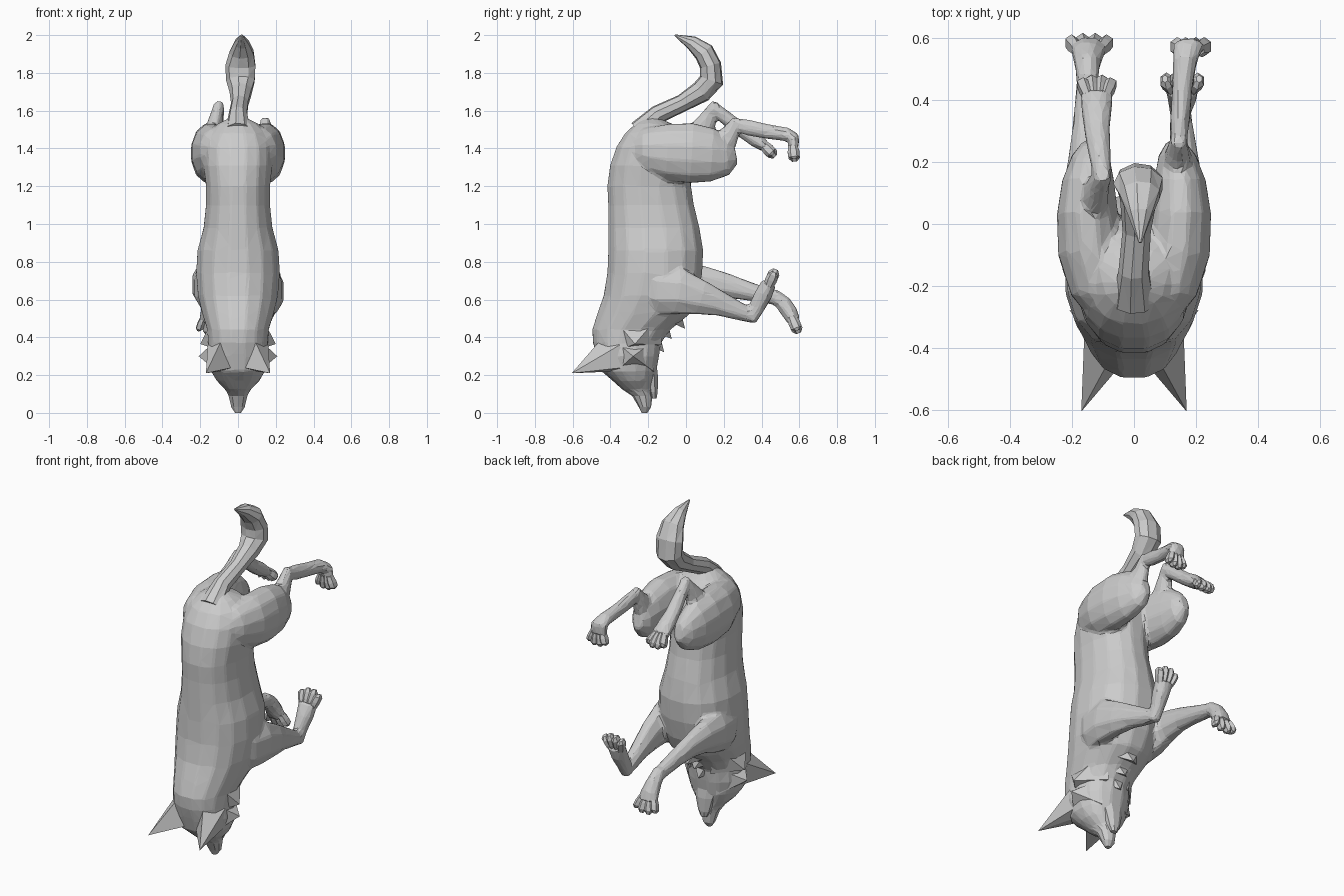
import bpy, bmesh, math
from mathutils import Vector


def tube(name, rings, sides=8, flat=False, power=1.0):
    """Faceted loft; each ring is (x, y, z, half width in x, half depth across the path)."""
    bm = bmesh.new()
    pts = [Vector(r[:3]) for r in rings]
    loops = []
    for i, r in enumerate(rings):
        if flat:
            n = Vector((0, 1, 0))
        else:
            t = Vector((0, 0, 0))
            if i > 0:
                t += (pts[i] - pts[i - 1]).normalized()
            if i < len(pts) - 1:
                t += (pts[i + 1] - pts[i]).normalized()
            n = Vector((0, -t.z, t.y)).normalized()
        loop = []
        for k in range(sides):
            a = 2 * math.pi * (k + 0.5) / sides
            c, s = (math.copysign(abs(v) ** power, v) for v in (math.cos(a), math.sin(a)))
            loop.append(bm.verts.new(pts[i] + Vector((r[3] * c, 0, 0)) + n * (r[4] * s)))
        loops.append(loop)
    for a, b in zip(loops, loops[1:]):
        for k in range(sides):
            j = (k + 1) % sides
            bm.faces.new((a[k], a[j], b[j], b[k]))
    bm.faces.new(loops[0])
    bm.faces.new(loops[-1])
    return finish(name, bm)


def spike(name, base, tip):
    """Pointed tuft from a base polygon to a tip."""
    bm = bmesh.new()
    b = [bm.verts.new(p) for p in base]
    t = bm.verts.new(tip)
    bm.faces.new(b)
    for k in range(len(b)):
        bm.faces.new((b[k], b[(k + 1) % len(b)], t))
    return finish(name, bm)


def finish(name, bm):
    bmesh.ops.recalc_face_normals(bm, faces=bm.faces)
    bmesh.ops.triangulate(bm, faces=bm.faces, quad_method='SHORT_EDGE')
    me = bpy.data.meshes.new(name)
    bm.to_mesh(me)
    bm.free()
    ob = bpy.data.objects.new(name, me)
    bpy.context.collection.objects.link(ob)
    return ob


def toes(name, x, y, z, dy, dz, spread, length=0.08):
    """Four toes fanning out from the end of a paw, with the middle pair longer."""
    d = Vector((0, dy, dz)).normalized()
    for i, k in enumerate((-1, -0.36, 0.36, 1)):
        ln = length * (1 if abs(k) < 0.5 else 0.8)
        rows = []
        for f, r in ((-0.35, 0.018), (0.3, 0.024), (0.75, 0.023), (1, 0.01)):
            p = Vector((x + k * spread * (0.65 + 0.35 * f), y, z)) + d * (ln * f)
            rows.append((*p, r, r * 1.3))
        tube(f"{name}_{i + 1}", rows, 6)


def lateral(rows):
    """Turn (z, back y, belly y, half width) into loft rings."""
    return [(0, (a + b) / 2, z, w, (b - a) / 2) for z, a, b, w in rows]


# Torso, neck and head in one loft
skin = [tube("body", lateral([
    (0.09, -0.275, -0.18, 0.048), (0.125, -0.34, -0.18, 0.07), (0.17, -0.39, -0.17, 0.115),
    (0.22, -0.45, -0.155, 0.145), (0.30, -0.475, -0.14, 0.165), (0.37, -0.495, -0.13, 0.16),
    (0.44, -0.50, -0.08, 0.165), (0.52, -0.475, 0.02, 0.19), (0.62, -0.44, 0.065, 0.215),
    (0.74, -0.42, 0.09, 0.225), (0.86, -0.415, 0.095, 0.218), (0.98, -0.415, 0.075, 0.185),
    (1.10, -0.415, 0.045, 0.172), (1.20, -0.42, 0.03, 0.172), (1.31, -0.405, 0.03, 0.185),
    (1.41, -0.37, 0.02, 0.185), (1.48, -0.325, -0.02, 0.155), (1.53, -0.27, -0.07, 0.11),
    (1.56, -0.23, -0.14, 0.05)]), 16, True, 0.9)]

# Muzzle and lower jaw
tube("muzzle", lateral([
    (0.0, -0.235, -0.205, 0.016), (0.03, -0.25, -0.185, 0.037), (0.09, -0.285, -0.178, 0.052),
    (0.13, -0.345, -0.178, 0.072), (0.18, -0.37, -0.19, 0.08)]), 10, True)
tube("lower_jaw", lateral([
    (0.075, -0.185, -0.155, 0.02), (0.11, -0.20, -0.148, 0.038),
    (0.19, -0.22, -0.145, 0.06), (0.28, -0.25, -0.155, 0.09)]), 8, True)

# Ears, cheek and neck tufts, throat fur
for s, side in ((1, "right"), (-1, "left")):
    spike(f"ear_{side}", [(s * 0.03, -0.44, 0.24), (s * 0.09, -0.36, 0.22), (s * 0.145, -0.33, 0.24),
                          (s * 0.16, -0.35, 0.36), (s * 0.08, -0.44, 0.40)], (s * 0.17, -0.605, 0.21))
    spike(f"cheek_tuft_{side}", [(s * 0.10, -0.40, 0.40), (s * 0.08, -0.17, 0.38), (s * 0.08, -0.17, 0.22),
                                 (s * 0.10, -0.38, 0.21)], (s * 0.208, -0.28, 0.30))
    spike(f"neck_tuft_{side}", [(s * 0.12, -0.40, 0.52), (s * 0.10, -0.12, 0.54), (s * 0.07, -0.13, 0.36),
                                (s * 0.10, -0.36, 0.33)], (s * 0.20, -0.27, 0.365))
for i, (y, z, w) in enumerate(((-0.13, 0.34, 0.10), (-0.09, 0.41, 0.12), (-0.02, 0.465, 0.13))):
    spike(f"throat_fur_{i + 1}", [(-w, y - 0.09, z + 0.03), (w, y - 0.09, z + 0.03),
                                  (w * 0.7, y - 0.02, z + 0.12), (-w * 0.7, y - 0.02, z + 0.12)], (0, y + 0.015, z - 0.02))

# Bushy tail
tube("tail", [
    (0, -0.25, 1.49, 0.07, 0.06), (0.0, -0.15, 1.58, 0.05, 0.05), (0.01, -0.02, 1.64, 0.047, 0.047),
    (0.015, 0.08, 1.70, 0.06, 0.06), (0.015, 0.135, 1.76, 0.078, 0.066), (0.015, 0.13, 1.84, 0.082, 0.058),
    (0.02, 0.095, 1.91, 0.066, 0.056), (0.02, 0.03, 1.96, 0.04, 0.038), (0.02, -0.06, 2.0, 0.005, 0.004)], 9)

# Hind legs: haunch, shank, long foot
haunch = [(0.08, -0.32, 1.39, 0.05, 0.05), (0.115, -0.23, 1.39, 0.09, 0.12), (0.14, -0.10, 1.38, 0.108, 0.155),
          (0.15, 0.03, 1.375, 0.102, 0.163), (0.148, 0.14, 1.365, 0.086, 0.145), (0.14, 0.22, 1.36, 0.063, 0.105)]
for s, side in ((1, "right"), (-1, "left")):
    skin.append(tube(f"haunch_{side}", [(s * r[0], *r[1:]) for r in haunch] + [(s * 0.135, 0.265, 1.37, 0.03, 0.05)], 12))
skin.append(tube("shank_right", [(0.14, 0.13, 1.33, 0.06, 0.10), (0.14, 0.19, 1.42, 0.05, 0.08),
                                 (0.142, 0.24, 1.49, 0.037, 0.05), (0.145, 0.27, 1.56, 0.026, 0.022)]))
skin.append(tube("hind_foot_right", [(0.145, 0.25, 1.53, 0.026, 0.036), (0.148, 0.33, 1.51, 0.034, 0.045),
                                     (0.155, 0.43, 1.49, 0.034, 0.042), (0.165, 0.53, 1.475, 0.042, 0.04),
                                     (0.175, 0.57, 1.455, 0.052, 0.036), (0.18, 0.57, 1.40, 0.056, 0.03)]))
toes("hind_toe_right", 0.183, 0.567, 1.40, 0.12, -1, 0.05, 0.07)
skin.append(tube("shank_left", [(-0.14, 0.02, 1.39, 0.06, 0.10), (-0.13, 0.08, 1.49, 0.05, 0.07),
                                (-0.115, 0.125, 1.57, 0.037, 0.048), (-0.10, 0.16, 1.645, 0.026, 0.024)]))
skin.append(tube("hind_foot_left", [(-0.10, 0.145, 1.615, 0.03, 0.034), (-0.11, 0.22, 1.555, 0.038, 0.04),
                                    (-0.12, 0.31, 1.485, 0.045, 0.04), (-0.12, 0.37, 1.445, 0.053, 0.042),
                                    (-0.12, 0.42, 1.41, 0.056, 0.032)]))
toes("hind_toe_left", -0.12, 0.42, 1.41, 0.7, -0.72, 0.047, 0.075)

# Front legs: shoulder, forearm, bent paw
skin.append(tube("front_leg_right", [(0.12, -0.27, 0.64, 0.05, 0.09), (0.155, -0.16, 0.65, 0.08, 0.135),
                                     (0.175, -0.04, 0.645, 0.073, 0.13), (0.175, 0.08, 0.61, 0.062, 0.098),
                                     (0.165, 0.19, 0.575, 0.05, 0.068), (0.155, 0.29, 0.535, 0.042, 0.05),
                                     (0.15, 0.37, 0.505, 0.034, 0.034)]))
skin.append(tube("front_paw_right", [(0.15, 0.345, 0.485, 0.034, 0.03), (0.15, 0.375, 0.56, 0.04, 0.045),
                                     (0.155, 0.41, 0.625, 0.05, 0.05), (0.155, 0.44, 0.69, 0.06, 0.042)]))
toes("front_toe_right", 0.155, 0.44, 0.68, 0.4, 0.92, 0.055, 0.088)
skin.append(tube("front_leg_left", [(-0.12, -0.25, 0.64, 0.05, 0.09), (-0.155, -0.15, 0.66, 0.08, 0.135),
                                    (-0.175, -0.03, 0.68, 0.073, 0.125), (-0.175, 0.09, 0.69, 0.062, 0.096),
                                    (-0.165, 0.21, 0.675, 0.05, 0.07), (-0.155, 0.33, 0.645, 0.044, 0.053),
                                    (-0.15, 0.43, 0.62, 0.04, 0.044), (-0.15, 0.49, 0.605, 0.036, 0.04)]))
skin.append(tube("front_paw_left", [(-0.15, 0.46, 0.63, 0.036, 0.036), (-0.15, 0.515, 0.58, 0.044, 0.046),
                                    (-0.148, 0.55, 0.53, 0.055, 0.045), (-0.145, 0.57, 0.485, 0.066, 0.038)]))
toes("front_toe_left", -0.145, 0.565, 0.495, 0.4, -0.92, 0.062, 0.08)

# Fuse body and limbs into one skin, then reduce it to irregular flat facets
for ob in bpy.context.selected_objects:
    ob.select_set(False)
for ob in skin:
    ob.select_set(True)
body = skin[0]
bpy.context.view_layer.objects.active = body
bpy.ops.object.join()
fuse = body.modifiers.new("fuse", 'REMESH')
fuse.mode, fuse.voxel_size = 'VOXEL', 0.01
soften = body.modifiers.new("soften", 'SMOOTH')
soften.factor, soften.iterations = 0.5, 8
facet = body.modifiers.new("facet", 'DECIMATE')
facet.ratio = 0.04
for m in [m.name for m in body.modifiers]:
    bpy.ops.object.modifier_apply(modifier=m)
body.data.polygons.foreach_set("use_smooth", [False] * len(body.data.polygons))
